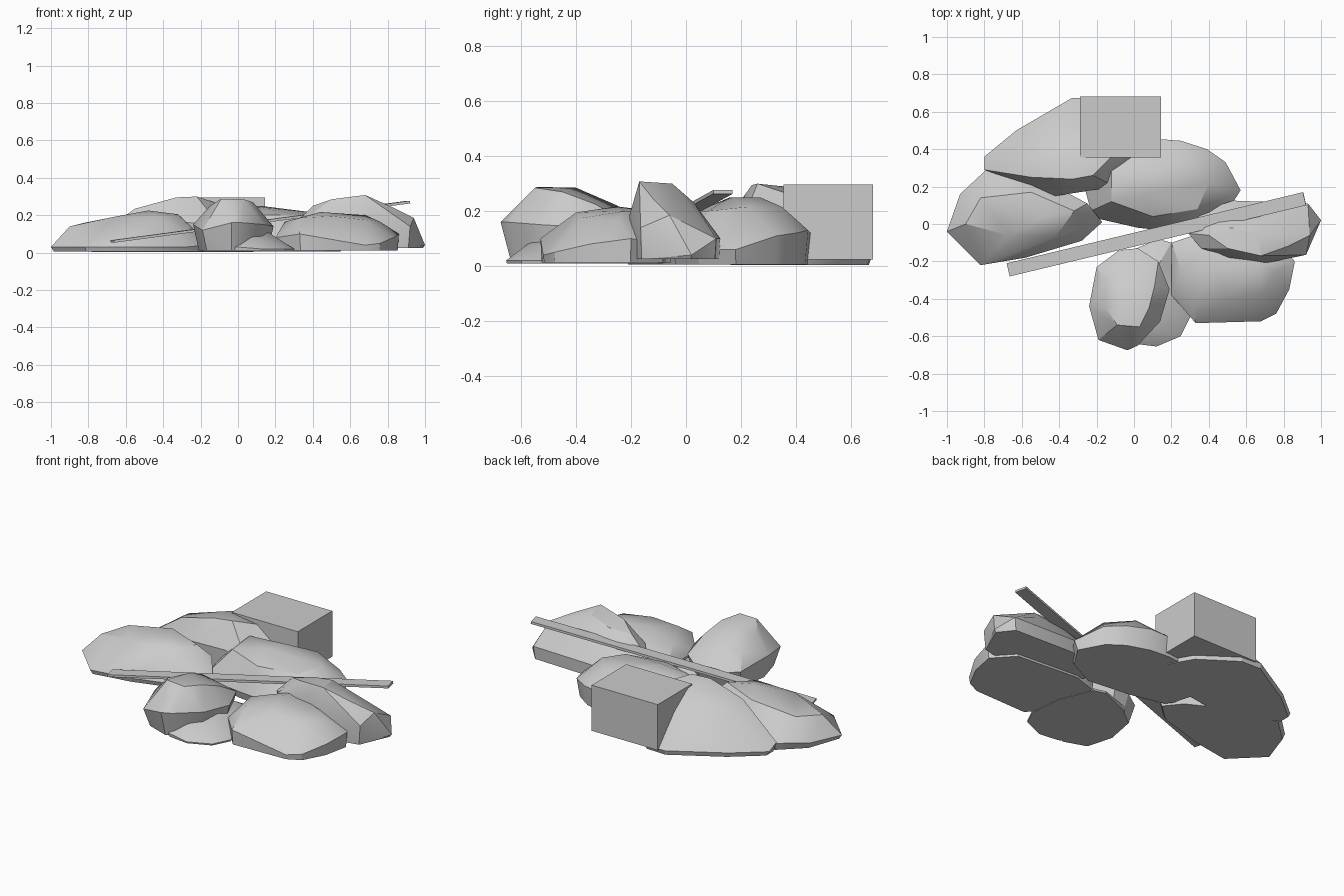
import bpy, bmesh, math
from mathutils import Vector, Matrix


def finish(name, bm, smooth=True):
    bmesh.ops.recalc_face_normals(bm, faces=bm.faces)
    me = bpy.data.meshes.new(name)
    bm.to_mesh(me)
    bm.free()
    ob = bpy.data.objects.new(name, me)
    bpy.context.collection.objects.link(ob)
    if smooth:
        bpy.ops.object.select_all(action='DESELECT')
        bpy.context.view_layer.objects.active = ob
        ob.select_set(True)
        bpy.ops.object.shade_smooth_by_angle(angle=math.radians(28))
    return ob


def rock(name, outline, crown, foot=0.96, base=0.012):
    """Convex stone: widest outline (x, y, z), crown points, flat shrunken base."""
    bm = bmesh.new()
    pts = [Vector(p) for p in outline]
    mid = sum(pts, Vector()) / len(pts)
    ground = [mid + (p - mid) * foot for p in pts]
    ground = [Vector((p.x, p.y, base)) for p in ground]
    for p in pts + ground + [Vector(c) for c in crown]:
        bm.verts.new(p)
    res = bmesh.ops.convex_hull(bm, input=bm.verts[:])
    loose = [v for v in bm.verts if not v.link_faces]
    bmesh.ops.delete(bm, geom=loose, context='VERTS')
    bmesh.ops.dissolve_limit(bm, angle_limit=math.radians(3),
                             verts=bm.verts[:], edges=bm.edges[:])
    return finish(name, bm)


def block(name, matrix, size, smooth=False):
    bm = bmesh.new()
    bmesh.ops.create_cube(bm, size=1, matrix=matrix @ Matrix.Diagonal((*size, 1)))
    return finish(name, bm, smooth)


# Left stone
rock("left_stone",
     [(-1, -.04, .03), (-.93, .16, .04), (-.79, .29, .05), (-.55, .27, .08),
      (-.25, .11, .14), (-.17, .01, .04), (-.28, -.09, .03), (-.58, -.18, .03),
      (-.82, -.22, .03)],
     [(-.9, .0, .14), (-.82, .14, .16), (-.67, -.06, .19), (-.48, .04, .225),
      (-.55, .17, .2), (-.32, .07, .205), (-.42, -.07, .19)], base=0.005)

# Back left stone
rock("back_left_stone",
     [(-.8, .29, .06), (-.8, .36, .03), (-.63, .5, .03), (-.48, .57, .03),
      (-.33, .675, .03), (-.2, .67, .03), (.02, .52, .05), (.1, .38, .1),
      (-.1, .2, .15), (-.42, .15, .17)],
     [(-.55, .25, .235), (-.58, .36, .21), (-.33, .24, .295), (-.22, .26, .3),
      (-.3, .4, .285), (-.1, .38, .26), (-.3, .52, .2)], base=0.003)

# Centre stone
rock("centre_stone",
     [(-.28, .25, .08), (-.23, .07, .08), (-.2, .03, .04), (.02, -.02, .05),
      (.3, -.05, .05), (.48, .04, .06), (.57, .18, .06), (.49, .33, .11),
      (.39, .4, .12), (.25, .445, .13), (.12, .455, .12), (-.15, .42, .1)],
     [(-.12, .12, .21), (-.12, .28, .23), (.05, .16, .25), (.12, .27, .25),
      (.1, .04, .2), (.34, .08, .2), (.4, .22, .215), (.28, .35, .215)],
     foot=.95, base=0.006)

# Right stone
rock("right_stone",
     [(1, .02, .04), (.93, .11, .1), (.53, .125, .1), (.33, .06, .12),
      (.29, -.05, .14), (.36, -.13, .18), (.5, -.18, .2), (.7, -.21, .17),
      (.92, -.165, .14)],
     [(.4, -.06, .25), (.5, -.13, .285), (.68, -.17, .308), (.66, -.05, .3),
      (.52, -.02, .27), (.82, -.12, .245), (.94, -.06, .185), (.68, .03, .23)],
     foot=.97, base=0.025)

# Front right stone
rock("front_right_stone",
     [(.2, -.1, .08), (.2, -.38, .08), (.33, -.53, .1), (.5, -.525, .06),
      (.68, -.52, .04), (.76, -.48, .05), (.83, -.35, .08), (.86, -.2, .1),
      (.75, -.08, .08), (.35, -.05, .12)],
     [(.25, -.24, .165), (.33, -.4, .185), (.44, -.25, .217), (.5, -.4, .195),
      (.68, -.22, .2), (.68, -.38, .175), (.45, -.12, .2), (.76, -.25, .165)],
     foot=.98)

# Front stone: overhanging upper mass and a low foot
rock("front_stone",
     [(-.24, -.44, .15), (-.2, -.23, .12), (-.08, -.14, .11), (.02, -.13, .12),
      (.13, -.2, .15), (.19, -.35, .14), (.14, -.52, .15), (.02, -.65, .16),
      (-.035, -.675, .16), (-.19, -.62, .12)],
     [(-.15, -.45, .25), (-.09, -.54, .288), (.03, -.55, .285), (.08, -.45, .27),
      (-.05, -.4, .285), (.11, -.33, .225), (-.06, -.25, .22), (-.16, -.3, .2)],
     foot=.86)
rock("front_stone_foot",
     [(-.17, -.35, .04), (-.16, -.56, .03), (0, -.64, .03), (.12, -.655, .02),
      (.25, -.6, .02), (.3, -.5, .02), (.28, -.3, .02), (.2, -.1, .02),
      (.13, -.08, .02), (-.08, -.17, .04)],
     [(.05, -.55, .1), (.16, -.42, .11), (.13, -.22, .1), (-.05, -.3, .1)],
     foot=.99, base=0.01)

# Square block at the back
block("back_block", Matrix.Translation((-.0725, .518, .16)), (.435, .325, .272))

# Long leaning plank
a, b = Vector((-.672, -.245, .06)), Vector((.912, .135, .27))
x = (b - a).normalized()
y = Vector((0, 0, 1)).cross(x).normalized()
rot = Matrix((x, y, x.cross(y))).transposed().to_4x4()
block("plank", Matrix.Translation((a + b) / 2) @ rot, ((b - a).length, .072, .014))
